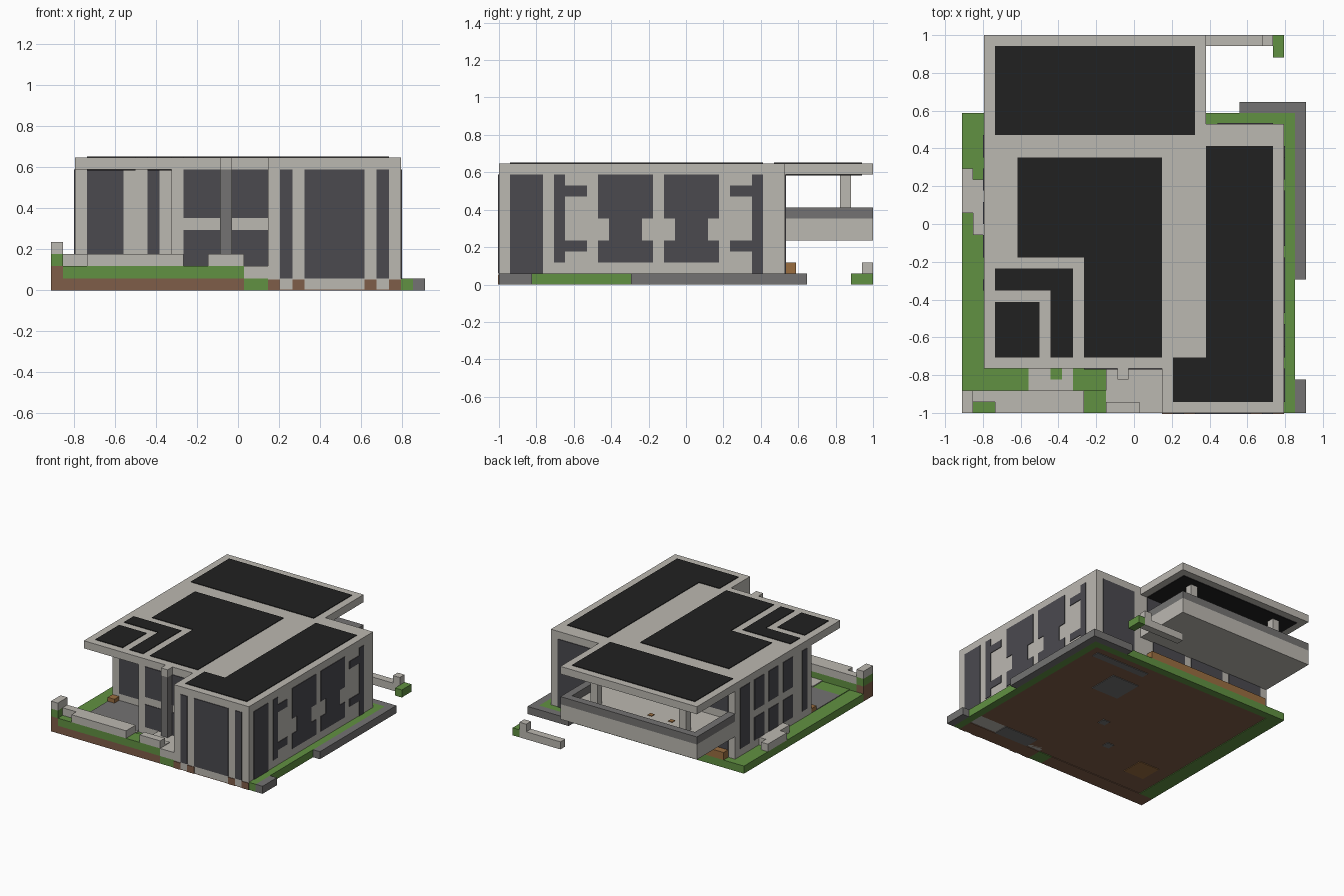
import bpy
import bmesh

old = bpy.data.objects.get("Cube")
if old:
    bpy.data.objects.remove(old)

U = 1 / 17          # one building block
T = 0.08            # plate thickness in blocks


def material(name, *rgb):
    m = bpy.data.materials.new(name)
    m.use_nodes = True
    m.diffuse_color = (*rgb, 1)
    m.node_tree.nodes["Principled BSDF"].inputs["Base Color"].default_value = (*rgb, 1)
    return m


CONCRETE = material("concrete", .50, .48, .44)
GLASS = material("dark glass", .069, .067, .078)
BLACK = material("black roof glass", .015, .015, .015)
GRASS = material("grass", .12, .283, .054)
DIRT = material("dirt", .212, .109, .065)
STONE = material("grey stone", .174, .171, .168)
WOOD = material("wood", .328, .156, .053)


def blocks(name, mat, *boxes):
    """One object from boxes given in block units (x0, x1, y0, y1, z0, z1)."""
    bm = bmesh.new()
    for x0, x1, y0, y1, z0, z1 in boxes:
        for v in bmesh.ops.create_cube(bm, size=1)["verts"]:
            v.co.x = ((x1 if v.co.x > 0 else x0) - 15.5) * U
            v.co.y = ((y1 if v.co.y > 0 else y0) - 17) * U
            v.co.z = (z1 if v.co.z > 0 else z0) * U
    me = bpy.data.meshes.new(name)
    bm.to_mesh(me)
    bm.free()
    me.materials.append(mat)
    ob = bpy.data.objects.new(name, me)
    bpy.context.collection.objects.link(ob)
    return ob


def plates(name, mat, axis, at, side, rects):
    """Thin plates on the plane axis=at, facing side; rects span the other two axes."""
    lo, hi = sorted((at, at + side * T))
    made = []
    for a0, a1, b0, b1 in rects:
        made.append({"x": (lo, hi, a0, a1, b0, b1),
                     "y": (a0, a1, lo, hi, b0, b1),
                     "z": (a0, a1, b0, b1, lo, hi)}[axis])
    return blocks(name, mat, *made)


# Ground
blocks("ground_core", DIRT, (2, 29, 2, 26, T, 1), (18, 29, 0, 2, 0, T))
blocks("lawn_strips", GRASS, (0, 2, 2, 27, 0, 1), (29, 30, 0, 27, 0, 1),
       (2, 29, 26, 27, 0, 1), (16, 18, 0, 2, 0, 1))
blocks("front_bank", DIRT, (0, 16, 0, 2, 0, 1), (0, 1, 0, 2, 1, 2))
blocks("front_bank_grass", GRASS, (1, 16, 0, 2, 1, 2), (0, 1, 0, 2, 2, 3))
plates("yard_grass", GRASS, "z", 1, 1, [(2, 14, 2, 4)])
blocks("yard_paving", CONCRETE, (6, 8, 2, 4, 1, 1.2), (8, 9, 2, 3, 1, 1.2),
       (9, 10, 2, 4, 1, 1.2))
plates("patio", STONE, "z", 1, 1, [(2, 10, 4, 10)])
blocks("patio_step", WOOD, (2, 3, 9, 10, 1, 1.6))
blocks("stone_path", STONE, (30, 31, 0, 3, 0, 1), (30, 31, 12, 28, 0, 1),
       (25, 30, 27, 28, 0, 1))
plates("under_stones", STONE, "z", T, -1,
       [(19, 23, 18, 22), (20, 25, 2, 4), (16, 17, 12, 13), (12, 13, 8, 9), (20, 28, 24, 25)])
plates("under_wood", WOOD, "z", T, -1, [(4, 7, 5, 8)])

# Front planter walls, porch and benches
blocks("planter_wall", CONCRETE, (3, 11, 0, 2, 2, 3), (1, 3, 1, 2, 2, 3),
       (0, 1, 0, 2, 3, 4))
blocks("porch", CONCRETE, (13, 18, 2, 4, 1, 2), (16, 18, 0, 2, 1, 2),
       (13, 16, 0, 1, 2, 3), (13, 16, 1, 2, 2, 2.1))
blocks("side_bench", CONCRETE, (0, 1, 18, 22, 1, 2), (1, 2, 16, 21, 1, 2))
blocks("porch_column", STONE, (14, 15, 3, 4, 2, 10))
blocks("porch_column_cap", CONCRETE, (14, 15, 3, 4, 10, 11))

# Detached garden wall
blocks("garden_wall", CONCRETE, (22, 28, 33, 34, 0, 1), (27, 28, 33, 34, 1, 2))
blocks("garden_wall_grass", GRASS, (28, 29, 32, 34, 0, 1))

# House walls and roof
blocks("walls", CONCRETE, (10, 29, 4, 26, 1, 10), (18, 29, 0, 4, T, 10),
       (2, 10, 10, 26, 1, 10))
blocks("roof", CONCRETE, (2, 29, 4, 26, 10, 11), (18, 29, 0, 4, 10, 11),
       (2, 22, 26, 34, 10, 11))

porch_panels = [(3, 7, 5, 10), (3, 10, 11, 13), (8, 10, 5, 11)]
rear_panel = (3, 21, 25, 33)
plates("roof_panels", BLACK, "z", 11, 1, porch_panels + [
    rear_panel, (5, 18, 14, 23), (11, 18, 5, 14), (22, 28, 5, 24), (19, 28, 1, 5)])
plates("roof_panels_under", BLACK, "z", 10, -1,
       [(3, 7, 5, 10), (8, 10, 5, 10), (3, 21, 26, 33)])

# Windows on the right wall: two bracket shapes and two waisted shapes
right = [(1, 4, 1, 10), (5, 6, 2, 10), (23, 24, 1, 10)]
for y in (6, 21):
    right += [(y, y + 2, z, z + 1) for z in (3, 8)]
for y in (9, 15):
    right += [(y, y + 5, 6, 10), (y + 1, y + 4, 4, 6), (y, y + 5, 2, 4)]
plates("right_windows", GLASS, "x", 29, 1, right)

# Front windows on three stepped walls
plates("front_windows_right", GLASS, "y", 0, -1,
       [(19, 20, 1, 10), (21, 26, 1, 10), (27, 28, 1, 10)])
plates("front_windows_middle", GLASS, "y", 4, -1, [(11, 18, 6, 10), (11, 18, 2, 5)])
plates("front_windows_left", GLASS, "y", 10, -1, [(3, 6, 2, 10), (8, 9, 2, 10)])
plates("wall_foot_dirt", DIRT, "y", 0, -1,
       [(x, x + 1, 0, .9) for x in (18, 20, 26, 28)])

# Left windows in two rows
plates("left_windows", GLASS, "x", 2, -1, [(11, 12, 2, 10), (23, 25, 2, 10)] + [
    (y, y + 2, *z) for y in (14, 17, 20) for z in ((6, 10), (2, 5))])

# Rear windows
plates("rear_windows", GLASS, "y", 26, 1, [(23, 28, 1, 10), (3, 21, 7, 10)] + [
    (x, x + 5, 1, 4) for x in (3, 9, 15)])
blocks("rear_sill", WOOD, (3, 21, 26, 27, 1, 2))

# Balcony with stone rim and posts
blocks("balcony", CONCRETE, (2, 22, 26, 34, 4, 6))
blocks("balcony_rim", STONE, (2, 22, 33, 34, 6, 7), (2, 3, 26, 33, 6, 7),
       (21, 22, 26, 33, 6, 7))
blocks("balcony_posts", CONCRETE, *[(x, x + 1, 31, 32, 6, 10) for x in (5, 18)])
plates("balcony_floor_marks", WOOD, "z", 6, 1,
       [(x, x + .6, 30, 30.6) for x in (8, 11)])
